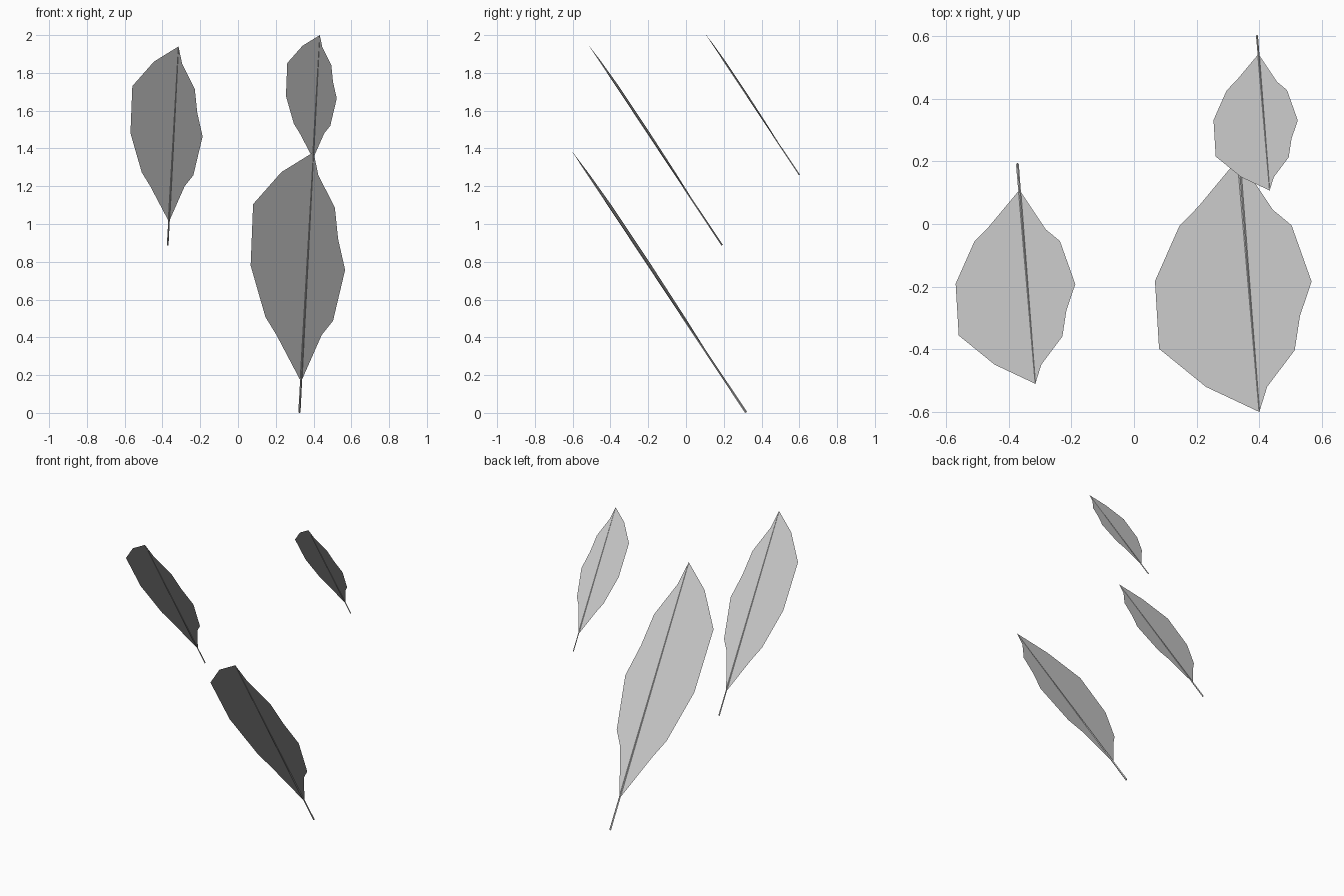
import bpy, bmesh
from mathutils import Vector

if "Cube" in bpy.data.objects:
    bpy.data.objects.remove(bpy.data.objects["Cube"])

# Reference leaf, measured relative to its tip
TIP = Vector((0.40, -0.60, 1.38))
END = Vector((0.325, 0.318, 0.003))
AXIS = END - TIP

# Blade outline seen from the front (x, z), from tip to base
LEFT = [(0.23, 1.275), (0.08, 1.105), (0.067, 0.78), (0.145, 0.508), (0.205, 0.41)]
RIGHT = [(0.425, 1.26), (0.513, 1.085), (0.53, 0.92), (0.567, 0.757), (0.503, 0.487), (0.443, 0.412)]


def on_axis(z):
    return TIP + AXIS * ((z - TIP.z) / AXIS.z)


def edge_point(x, z, lift):
    p = on_axis(z)
    return Vector((x, p.y + lift * abs(x - p.x) / 0.3, z))


def finish(bm, name):
    mesh = bpy.data.meshes.new(name)
    bm.to_mesh(mesh)
    bm.free()
    ob = bpy.data.objects.new(name, mesh)
    bpy.context.collection.objects.link(ob)
    return ob


def leaf(name, tip, scale):
    tip = Vector(tip)
    place = lambda p: tip + (p - TIP) * scale

    # Blade: two flat halves meeting at the midrib, left half slightly raised
    bm = bmesh.new()
    top = bm.verts.new(place(TIP))
    base = bm.verts.new(place(on_axis(0.165)))
    left = [bm.verts.new(place(edge_point(x, z, 0.018))) for x, z in LEFT]
    right = [bm.verts.new(place(edge_point(x, z, 0.001))) for x, z in RIGHT]
    bm.faces.new([top] + left + [base])
    bm.faces.new([base] + right[::-1] + [top])
    finish(bm, name + "_blade")

    # Stem: thin four-sided taper running up the blade as its midrib
    bm = bmesh.new()
    bmesh.ops.create_cone(bm, cap_ends=True, segments=4, radius1=0.006 * scale,
                          radius2=0.001 * scale, depth=AXIS.length * scale)
    ob = finish(bm, name + "_stem")
    ob.location = place((TIP + END) / 2)
    ob.rotation_euler = (-AXIS).to_track_quat('Z', 'Y').to_euler()


leaf("large_leaf", TIP, 1.0)
leaf("medium_leaf", (-0.315, -0.51, 1.94), 0.764)
leaf("small_leaf", (0.433, 0.107, 2.0), 0.538)
